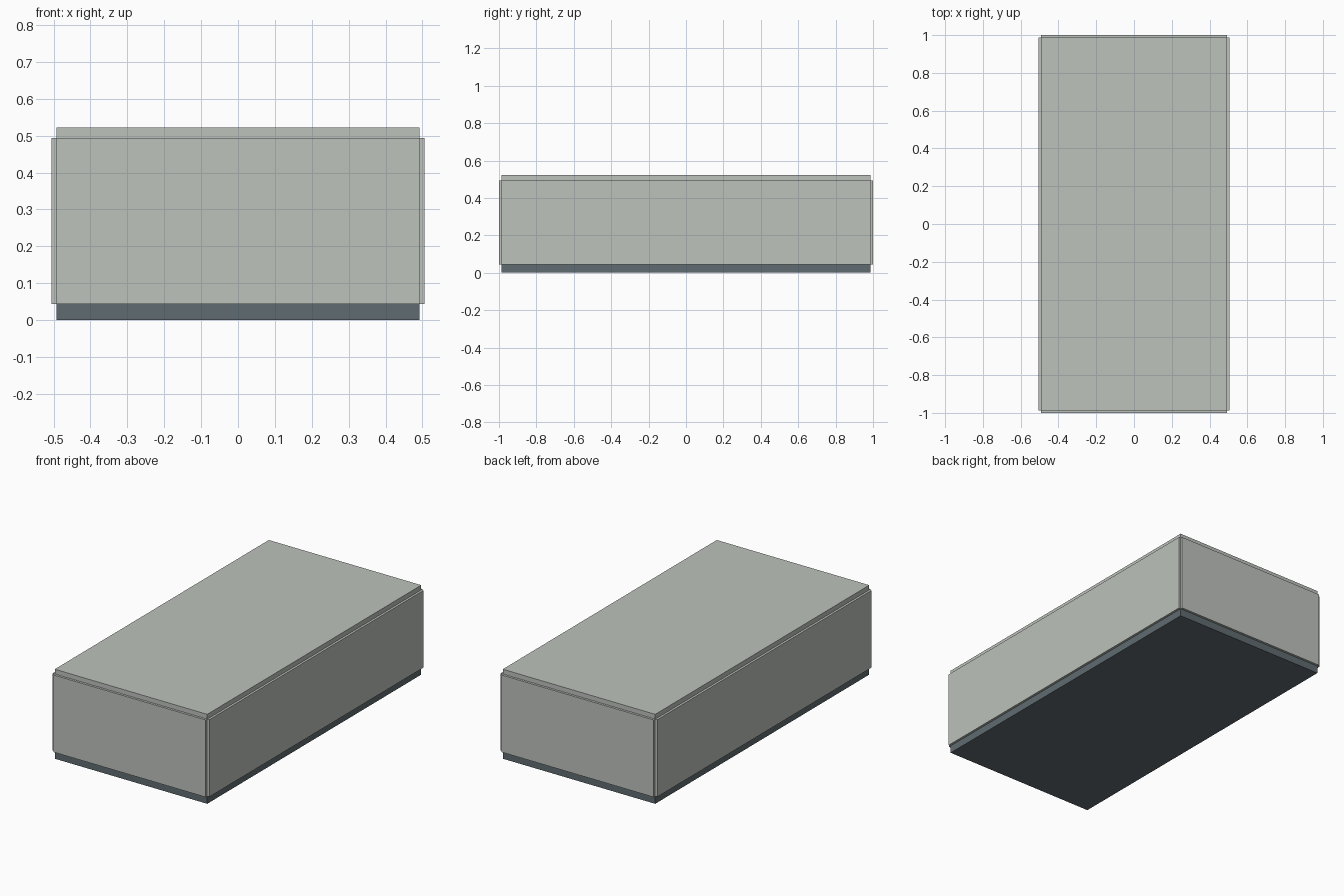
import bpy

if "Cube" in bpy.data.objects:
    bpy.data.objects.remove(bpy.data.objects["Cube"])


def material(name, rgb):
    m = bpy.data.materials.new(name)
    m.diffuse_color = (*rgb, 1.0)
    m.use_nodes = True
    m.node_tree.nodes["Principled BSDF"].inputs["Base Color"].default_value = m.diffuse_color
    return m


def slab(name, lo, hi, mat):
    """Axis-aligned box between two corners."""
    centre = [(a + b) / 2 for a, b in zip(lo, hi)]
    bpy.ops.mesh.primitive_cube_add(size=1, location=centre)
    ob = bpy.context.object
    ob.name = name
    ob.scale = [b - a for a, b in zip(lo, hi)]
    bpy.ops.object.transform_apply(location=False, rotation=False, scale=True)
    ob.data.materials.append(mat)
    return ob


panel_mat = material("pale_panel", (0.51, 0.54, 0.50))
base_mat = material("dark_base", (0.117, 0.15, 0.165))

X, Y = 0.492, 0.9865           # inner footprint
T = 0.0135                     # wall thickness
Z0, Z1, Z2 = 0.044, 0.494, 0.522

# Base and lid share the inner footprint
slab("base", (-X, -Y, 0), (X, Y, Z0), base_mat)
slab("lid", (-X, -Y, Z1), (X, Y, Z2), panel_mat)

# Walls sit just outside the footprint, leaving notched corners
for name, s in (("left_wall", -1), ("right_wall", 1)):
    a, b = sorted((s * X, s * (X + T)))
    slab(name, (a, -Y, Z0), (b, Y, Z1), panel_mat)
for name, s in (("front_wall", -1), ("back_wall", 1)):
    a, b = sorted((s * Y, s * (Y + T)))
    slab(name, (-X, a, Z0), (X, b, Z1), panel_mat)
